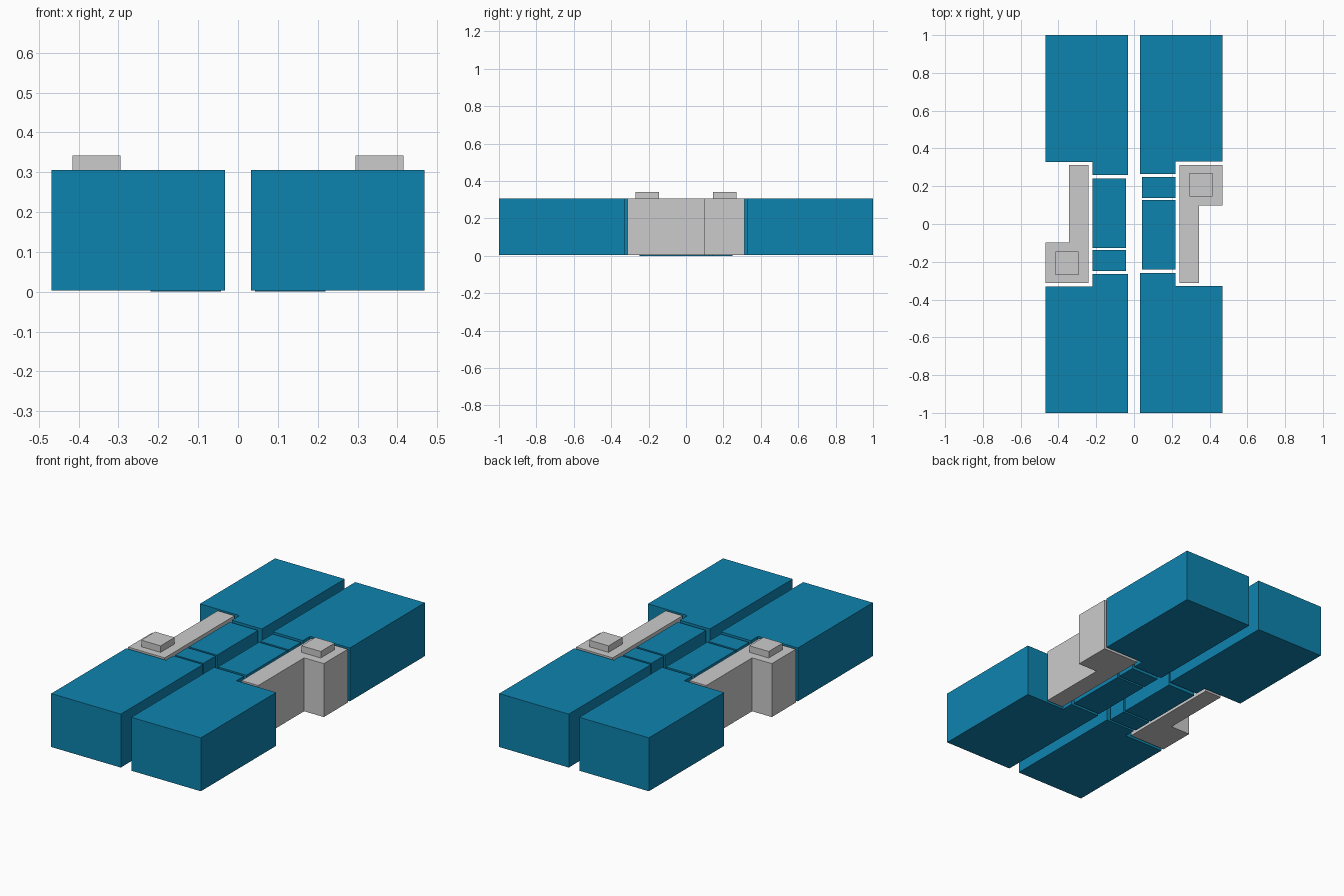
import bpy, bmesh

if "Cube" in bpy.data.objects:
    bpy.data.objects.remove(bpy.data.objects["Cube"])

TOP, BASE = 0.305, 0.003

blue = bpy.data.materials.new("blue")
blue.diffuse_color = (0.004, 0.23, 0.43, 1)
blue.use_nodes = True
blue.node_tree.nodes["Principled BSDF"].inputs["Base Color"].default_value = blue.diffuse_color


def prism(name, outline, z0, z1, turn, mat=None):
    """Extrude a counter-clockwise outline; turn=-1 rotates it half a turn about z."""
    bm = bmesh.new()
    face = bm.faces.new([bm.verts.new((x * turn, y * turn, z0)) for x, y in outline])
    ext = bmesh.ops.extrude_face_region(bm, geom=[face])
    for v in ext["geom"]:
        if isinstance(v, bmesh.types.BMVert):
            v.co.z = z1
    bmesh.ops.recalc_face_normals(bm, faces=bm.faces)
    mesh = bpy.data.meshes.new(name)
    bm.to_mesh(mesh)
    bm.free()
    obj = bpy.data.objects.new(name, mesh)
    bpy.context.collection.objects.link(obj)
    if mat:
        mesh.materials.append(mat)


def rect(x0, x1, y0, y1):
    return [(x0, y0), (x1, y0), (x1, y1), (x0, y1)]


# Each half is the other one turned by 180 degrees
for side, t in (("right", 1), ("left", -1)):
    # Large end blocks, notched around the grey pieces
    prism(f"{side}_end_block_a",
          [(0.033, 0.265), (0.22, 0.265), (0.22, 0.33), (0.468, 0.33), (0.468, 1), (0.033, 1)],
          BASE, TOP, t, blue)
    prism(f"{side}_end_block_b",
          [(0.033, -1), (0.468, -1), (0.468, -0.328), (0.22, -0.328), (0.22, -0.26), (0.033, -0.26)],
          BASE, TOP, t, blue)
    # Small middle blocks
    prism(f"{side}_short_block", rect(0.043, 0.22, 0.138, 0.248), 0, TOP - BASE, t, blue)
    prism(f"{side}_long_block", rect(0.043, 0.22, -0.24, 0.126), 0, TOP - BASE, t, blue)
    # Grey L-shaped piece with a square button on top
    prism(f"{side}_bracket",
          [(0.24, -0.312), (0.345, -0.312), (0.345, 0.098), (0.468, 0.098), (0.468, 0.312), (0.24, 0.312)],
          BASE, TOP, t)
    prism(f"{side}_button", rect(0.295, 0.416, 0.145, 0.27), TOP, 0.342, t)
